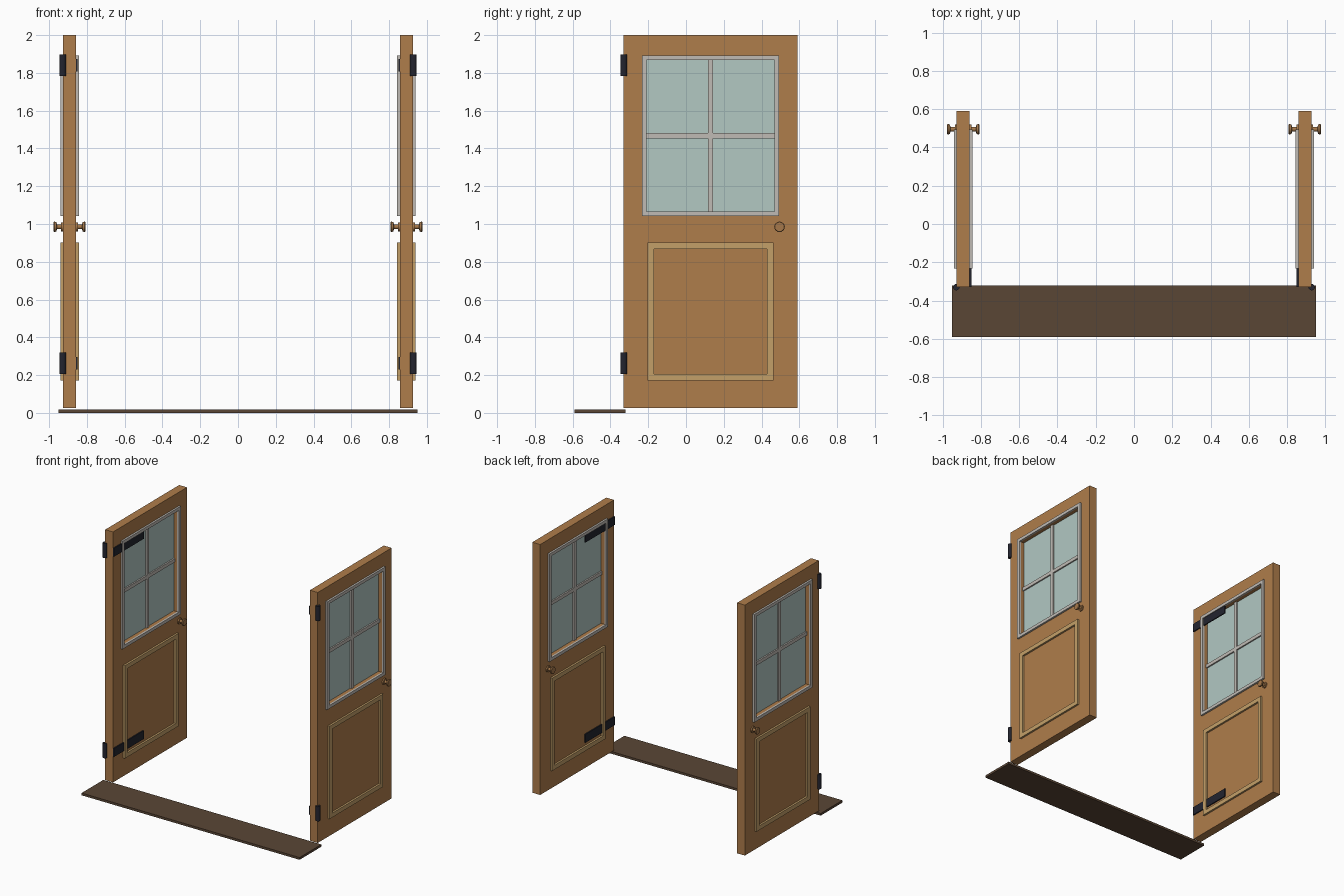
import bpy, bmesh
from math import pi, cos, sin

default = bpy.data.objects.get("Cube")
if default:
    bpy.data.objects.remove(default)


def material(name, r, g, b):
    m = bpy.data.materials.new(name)
    m.use_nodes = True
    m.diffuse_color = (r, g, b, 1)
    m.node_tree.nodes["Principled BSDF"].inputs["Base Color"].default_value = (r, g, b, 1)
    return m


WOOD = material("door wood", 0.43, 0.205, 0.07)
PALE = material("pale moulding wood", 0.55, 0.35, 0.14)
TRIM = material("window trim", 0.53, 0.50, 0.46)
GLASS = material("window glass", 0.445, 0.58, 0.545)
IRON = material("black iron", 0.017, 0.018, 0.028)
BRASS = material("aged brass", 0.38, 0.19, 0.07)
DARK = material("dark threshold wood", 0.102, 0.061, 0.036)


def finish(name, bm, mat, mirror=True):
    """Turn a bmesh into an object, mirrored to the opposite door."""
    bmesh.ops.recalc_face_normals(bm, faces=bm.faces)
    mesh = bpy.data.meshes.new(name)
    bm.to_mesh(mesh)
    bm.free()
    mesh.materials.append(mat)
    ob = bpy.data.objects.new(name, mesh)
    bpy.context.collection.objects.link(ob)
    if mirror:
        mod = ob.modifiers.new("opposite door", "MIRROR")
        mod.use_axis = (True, False, False)
        mod.use_mirror_merge = False
    return ob


def add_box(bm, x, y, z):
    """Box from three (low, high) ranges."""
    verts = bmesh.ops.create_cube(bm, size=1)["verts"]
    for v in verts:
        for i, (lo, hi) in enumerate((x, y, z)):
            v.co[i] = lo if v.co[i] < 0 else hi


def add_ring(bm, x, outer, inner):
    """Rectangular frame in the yz plane; rectangles are (y0, y1, z0, z1)."""
    def loop(rect, px):
        y0, y1, z0, z1 = rect
        return [bm.verts.new((px, y, z)) for y, z in ((y0, z0), (y1, z0), (y1, z1), (y0, z1))]
    loops = [loop(outer, x[0]), loop(outer, x[1]), loop(inner, x[1]), loop(inner, x[0])]
    for k in range(4):
        a, b = loops[k], loops[(k + 1) % 4]
        for i in range(4):
            j = (i + 1) % 4
            bm.faces.new((a[i], a[j], b[j], b[i]))


def grow(rect, d):
    y0, y1, z0, z1 = rect
    return (y0 - d, y1 + d, z0 - d, z1 + d)


def lathe_x(bm, centre, profile, side, steps=16):
    """Revolve (offset, radius) pairs about an axis along x."""
    cx, cy, cz = centre
    rings = [[bm.verts.new((cx + side * d, cy + r * cos(2 * pi * i / steps),
                            cz + r * sin(2 * pi * i / steps))) for i in range(steps)]
             for d, r in profile]
    for a, b in zip(rings, rings[1:]):
        for i in range(steps):
            j = (i + 1) % steps
            bm.faces.new((a[i], a[j], b[j], b[i]))
    bm.faces.new(rings[0])
    bm.faces.new(rings[-1])


MID, HALF, PROUD = 0.892, 0.034, 0.015
SLAB = (MID - HALF, MID + HALF)
DOOR = (-0.33, 0.59, 0.027, 2.0)
OPENING = (-0.208, 0.468, 1.067, 1.868)
PANEL = (-0.17, 0.43, 0.205, 0.868)
# thin mouldings lie on both faces of each door
FACES = ((SLAB[0] - PROUD, SLAB[0]), (SLAB[1], SLAB[1] + PROUD))

# Door slab with window opening
bm = bmesh.new()
add_ring(bm, SLAB, DOOR, OPENING)
finish("door_slab", bm, WOOD)

# Window trim and lower panel moulding
for name, rect, width, mat in (("window_trim", OPENING, 0.025, TRIM),
                               ("panel_moulding", PANEL, 0.034, PALE)):
    bm = bmesh.new()
    for x in FACES:
        add_ring(bm, x, grow(rect, width), rect)
    finish(name, bm, mat)

# Glass pane
y0, y1, z0, z1 = OPENING
bm = bmesh.new()
add_box(bm, (MID - 0.005, MID + 0.005), (y0, y1), (z0, z1))
finish("window_glass", bm, GLASS)

# Crossed glazing bars
bm = bmesh.new()
yc, zc = (y0 + y1) / 2, (z0 + z1) / 2
add_box(bm, (MID - 0.017, MID + 0.017), (yc - 0.014, yc + 0.014), (z0, z1))
add_box(bm, (MID - 0.016, MID + 0.016), (y0, y1), (zc - 0.014, zc + 0.014))
finish("glazing_bars", bm, TRIM)

# Hinges: barrel on the outer front corner, strap on the inner face
for name, z in (("lower_hinge", 0.263), ("upper_hinge", 1.84)):
    bm = bmesh.new()
    barrel = bmesh.ops.create_cone(bm, cap_ends=True, segments=12, radius1=0.017,
                                   radius2=0.017, depth=0.115)["verts"]
    bmesh.ops.translate(bm, verts=barrel, vec=(SLAB[1] + 0.002, DOOR[0], z))
    add_box(bm, (SLAB[0] - 0.009, SLAB[0]), (DOOR[0], 0.04), (z - 0.033, z + 0.033))
    finish(name, bm, IRON)

# Knobs with rosettes on both faces
KNOB = ((0, 0.024), (0.01, 0.024), (0.01, 0.012), (0.032, 0.012),
        (0.036, 0.025), (0.046, 0.028), (0.05, 0.025))
bm = bmesh.new()
for side in (-1, 1):
    lathe_x(bm, (MID + side * HALF, 0.495, 0.985), KNOB, side)
knobs = finish("door_knobs", bm, BRASS)
bpy.ops.object.select_all(action="DESELECT")
knobs.select_set(True)
bpy.context.view_layer.objects.active = knobs
bpy.ops.object.shade_smooth_by_angle(angle=pi / 6)

# Threshold board
bm = bmesh.new()
add_box(bm, (-0.95, 0.95), (-0.59, -0.32), (0, 0.018))
finish("threshold", bm, DARK, mirror=False)
